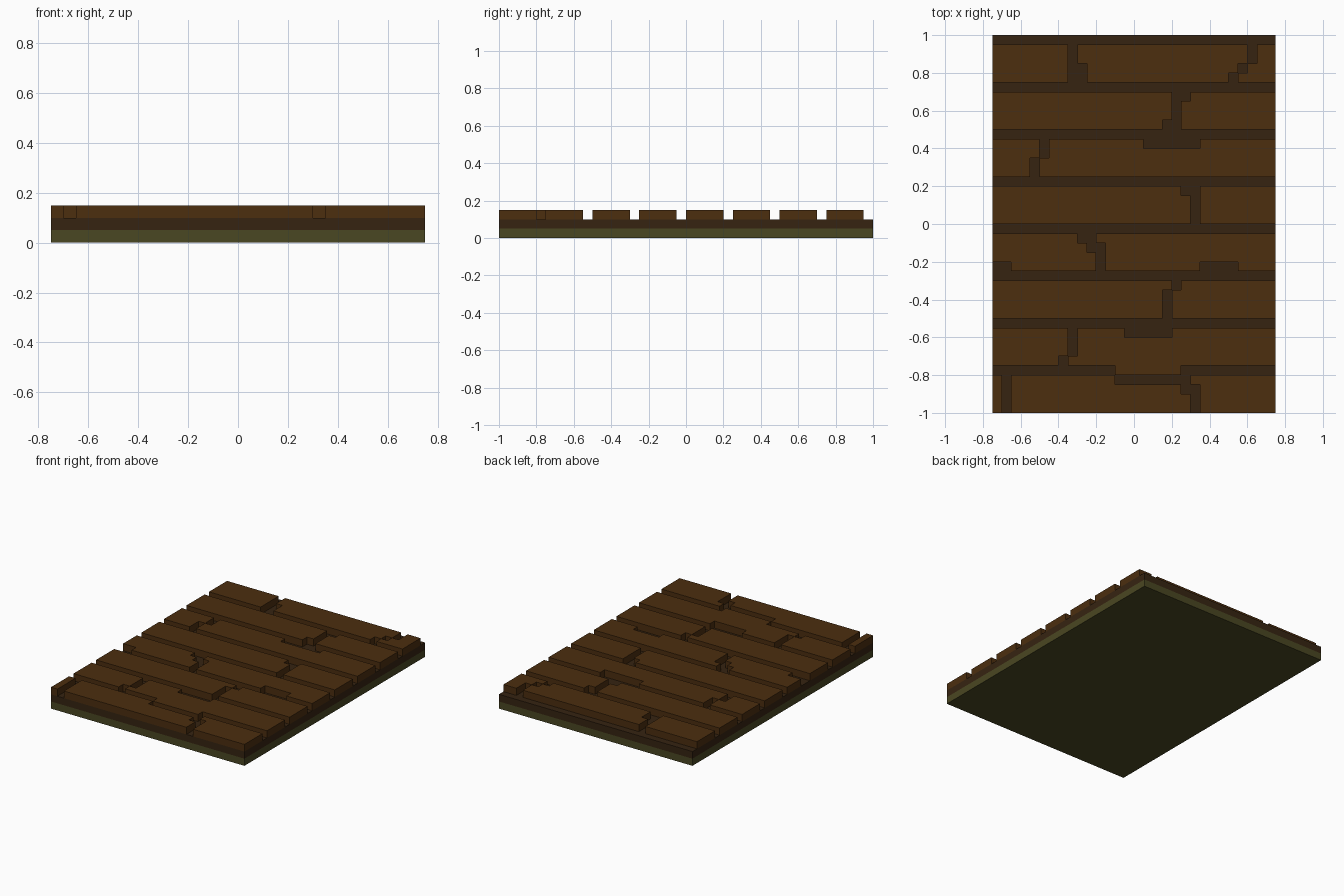
import bpy, bmesh

cube = bpy.data.objects.get("Cube")
if cube:
    bpy.data.objects.remove(cube, do_unlink=True)

U = 0.05            # block size
HALF_X, HALF_Y = 15, 20
DEPTH, PITCH = 4, 5  # board depth and row spacing, in blocks


def linear(c):
    c /= 255
    return c / 12.92 if c <= 0.04045 else ((c + 0.055) / 1.055) ** 2.4


def material(name, *rgb):
    col = [linear(c) for c in rgb] + [1]
    m = bpy.data.materials.new(name)
    m.use_nodes = True
    m.diffuse_color = col
    bsdf = m.node_tree.nodes["Principled BSDF"]
    bsdf.inputs["Base Color"].default_value = col
    bsdf.inputs["Roughness"].default_value = 0.9
    return m


board_brown = material("board_brown", 76, 46, 15)
dark_brown = material("dark_brown", 54, 36, 17)
olive = material("olive", 74, 71, 34)


def tidy(points):
    """Drop repeated and collinear outline points."""
    pts = [p for i, p in enumerate(points) if p != points[i - 1]]
    out = []
    for i, (x, y) in enumerate(pts):
        (ax, ay), (bx, by) = pts[i - 1], pts[(i + 1) % len(pts)]
        if (x - ax) * (by - y) != (y - ay) * (bx - x):
            out.append((x, y))
    return out


def slab(name, outline, z0, z1, mat):
    """Extrude a flat outline (in blocks) between two heights."""
    bm = bmesh.new()
    base = bm.faces.new([bm.verts.new((x * U, y * U, z0 * U)) for x, y in tidy(outline)])
    top = bmesh.ops.extrude_face_region(bm, geom=[base])["geom"]
    bmesh.ops.translate(bm, vec=(0, 0, (z1 - z0) * U),
                        verts=[g for g in top if isinstance(g, bmesh.types.BMVert)])
    bmesh.ops.recalc_face_normals(bm, faces=bm.faces)
    mesh = bpy.data.meshes.new(name)
    bm.to_mesh(mesh)
    bm.free()
    mesh.materials.append(mat)
    bpy.context.collection.objects.link(bpy.data.objects.new(name, mesh))


def edge_steps(x0, x1, y, steps):
    """Long edge of a board, stepped in or out where a step lies on it."""
    pts = [(x0, y)]
    for a, b, d in steps:
        if x0 <= a and b <= x1:
            pts += [(a, y), (a, y + d), (b, y + d), (b, y)]
    return pts + [(x1, y)]


def board_row(row, seams, front=(), back=(), left_end=(-HALF_X,) * DEPTH):
    """A row of boards split by jagged seams; each seam lists its gap
    (start, end) for the four strips from front to back."""
    y0 = -HALF_Y + row * PITCH
    lefts = [left_end] + [[g[1] for g in s] for s in seams]
    rights = [[g[0] for g in s] for s in seams] + [[HALF_X] * DEPTH]
    for n, (l, r) in enumerate(zip(lefts, rights)):
        pts = edge_steps(l[0], r[0], 0, front)
        for i in range(DEPTH):
            pts += [(r[i], i), (r[i], i + 1)]
        pts += reversed(edge_steps(l[-1], r[-1], DEPTH, back))
        for i in reversed(range(DEPTH)):
            pts += [(l[i], i + 1), (l[i], i)]
        slab(f"board_{row + 1}_{n + 1}", [(x, y + y0) for x, y in pts], 2, 3, board_brown)


# Two base layers
rect = [(-HALF_X, -HALF_Y), (HALF_X, -HALF_Y), (HALF_X, HALF_Y), (-HALF_X, HALF_Y)]
slab("ground_layer", rect, 0, 1, olive)
slab("under_floor", rect, 1, 2, dark_brown)

# Boards, front row to back row
board_row(0, [[(-14, -13)] * 4, [(6, 7), (6, 7), (5, 7), (-2, 6)]])
board_row(1, [[(-8, -7), (-7, -6), (-7, -6), (-7, -6)]],
          front=[(-2, 5, -1)], back=[(-1, 4, -1)])
board_row(2, [[(3, 4), (3, 4), (3, 4), (4, 5)]])
board_row(3, [[(-4, -3), (-4, -3), (-5, -3), (-6, -4)]],
          front=[(7, 11, 1)], left_end=(-13, -15, -15, -15))
board_row(4, [[(6, 7), (6, 7), (6, 7), (5, 7)]])
board_row(5, [[(-11, -10), (-11, -10), (-10, -9), (-10, -9)]], back=[(1, 7, -1)])
board_row(6, [[(3, 5), (4, 5), (4, 5), (4, 6)]])
board_row(7, [[(-7, -5), (-7, -5), (-7, -6), (-7, -6)],
              [(10, 11), (11, 12), (12, 13), (12, 13)]])
